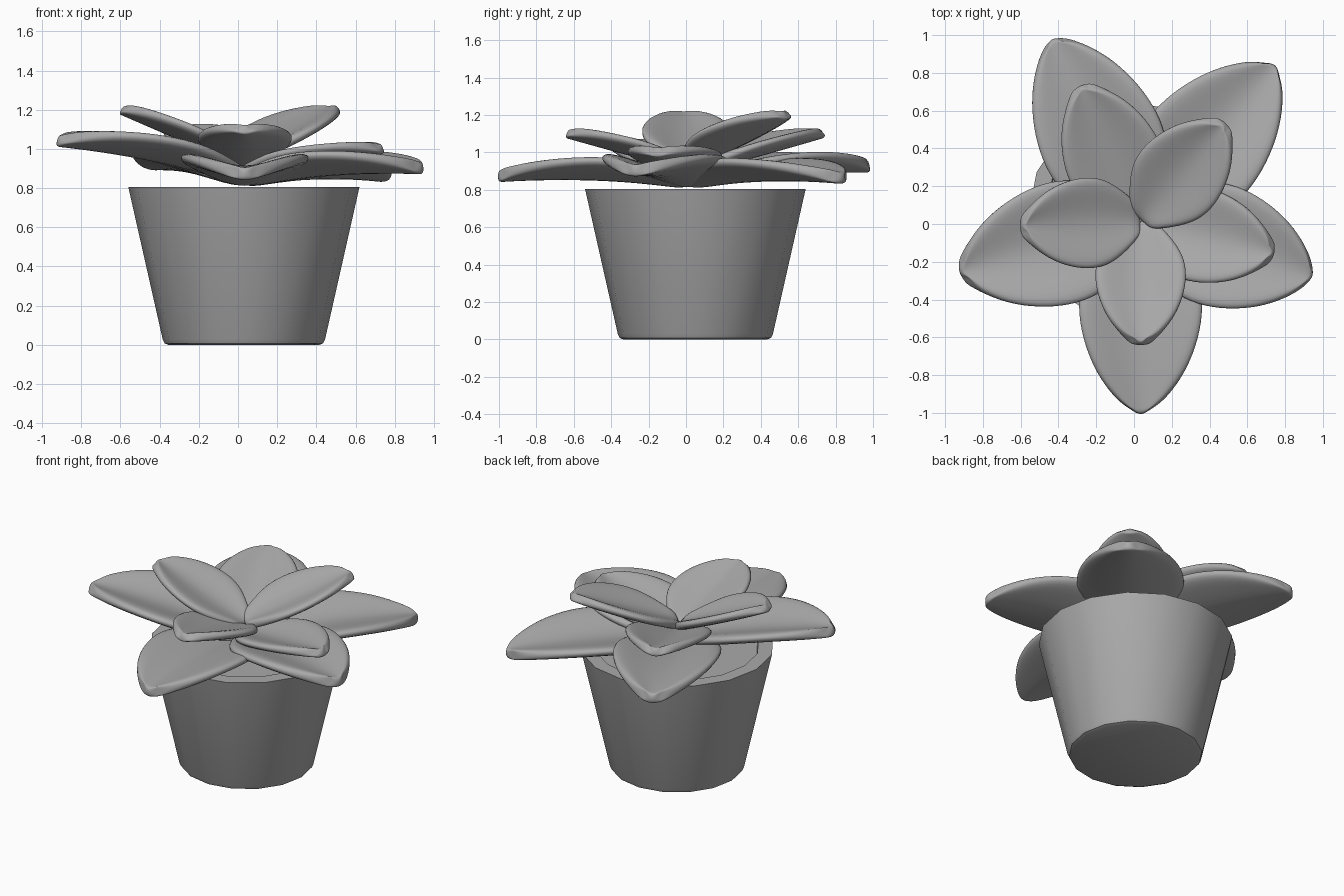
import bpy, bmesh, math
from mathutils import Vector

if "Cube" in bpy.data.objects:
    bpy.data.objects.remove(bpy.data.objects["Cube"], do_unlink=True)

grey = bpy.data.materials.new("plain grey")
grey.use_nodes = True
grey.diffuse_color = (0.4, 0.4, 0.4, 1)
grey.node_tree.nodes["Principled BSDF"].inputs["Base Color"].default_value = grey.diffuse_color

CENTRE = Vector((0.03, 0.05, 0))


def finish(bm, name):
    bmesh.ops.recalc_face_normals(bm, faces=bm.faces)
    mesh = bpy.data.meshes.new(name)
    bm.to_mesh(mesh)
    bm.free()
    mesh.materials.append(grey)
    obj = bpy.data.objects.new(name, mesh)
    bpy.context.collection.objects.link(obj)
    bpy.ops.object.select_all(action="DESELECT")
    bpy.context.view_layer.objects.active = obj
    obj.select_set(True)
    return obj


def lathe(name, profile, sides=16):
    bm = bmesh.new()
    rings = [[bm.verts.new(CENTRE + Vector((r * math.cos(a), r * math.sin(a), z)))
              for a in (math.tau * i / sides for i in range(sides))] for r, z in profile]
    for low, high in zip(rings, rings[1:]):
        for i in range(sides):
            j = (i + 1) % sides
            bm.faces.new((low[i], low[j], high[j], high[i]))
    bm.faces.new(rings[0])
    bm.faces.new(rings[-1])
    obj = finish(bm, name)
    bpy.ops.object.shade_smooth_by_angle(angle=math.radians(30))
    return obj


# Relative half width along a leaf, from base to tip
OUTLINE = [(0, 0.3), (0.12, 0.62), (0.28, 0.93), (0.45, 1.0), (0.62, 0.92),
           (0.78, 0.74), (0.9, 0.5), (0.97, 0.3), (1, 0.14)]


def leaf(name, angle, length, half_width, base_z, tip_z, bow, cup, thickness):
    """Cupped leaf pointing along the angle, thickened and rounded."""
    a = math.radians(angle)
    along = Vector((math.cos(a), math.sin(a), 0))
    across = Vector((-math.sin(a), math.cos(a), 0))
    bm = bmesh.new()
    rows = []
    for t, w in OUTLINE:
        row = []
        for u in (-1, -0.55, 0, 0.55, 1):
            side = u * w * half_width
            z = base_z + (tip_z - base_z) * t + bow * math.sin(math.pi * t)
            z += cup * abs(side) ** 1.1
            pull = 1 - 0.03 * u * u * t
            p = Vector((0.035, 0.02, z)) + along * length * t * pull + across * side
            row.append(bm.verts.new(p))
        rows.append(row)
    for r, s in zip(rows, rows[1:]):
        for i in range(4):
            bm.faces.new((r[i], s[i], s[i + 1], r[i + 1]))
    obj = finish(bm, name)
    solid = obj.modifiers.new("thickness", "SOLIDIFY")
    solid.thickness = thickness
    solid.offset = 0
    smooth = obj.modifiers.new("rounding", "SUBSURF")
    smooth.levels = smooth.render_levels = 2
    bpy.ops.object.shade_smooth()
    return obj


# Tapered pot with a rounded foot and a flat rim, and the soil inside
lathe("pot", [(0.385, 0), (0.405, 0.008), (0.415, 0.03), (0.59, 0.805),
              (0.50, 0.805), (0.49, 0.76)])
lathe("soil", [(0.49, 0.74), (0.495, 0.785)])

# Lower whorl: name, angle, length, base height, tip height
for name, angle, length, base, tip in [
        ("front", -90, 1.03, 0.83, 0.87), ("left", -18, 0.96, 0.83, 0.90),
        ("back_left", 49, 1.09, 0.83, 0.86), ("back_right", 116, 1.07, 0.83, 0.92),
        ("right", 196, 1.0, 0.84, 1.04)]:
    leaf("lower_leaf_" + name, angle, length, 0.34, base, tip, 0.015, 0.33, 0.065)

# Upper whorl, shorter and steeper
for name, angle, length, width, base, tip in [
        ("left", -14, 0.73, 0.26, 0.88, 1.0), ("back_right", 114, 0.78, 0.27, 0.9, 1.1),
        ("front", -90, 0.66, 0.25, 0.92, 1.1), ("right", 183, 0.635, 0.25, 0.93, 1.2),
        ("back_left", 49, 0.68, 0.25, 0.94, 1.2)]:
    leaf("upper_leaf_" + name, angle, length, width, base, tip, -0.01, 0.33, 0.055)
